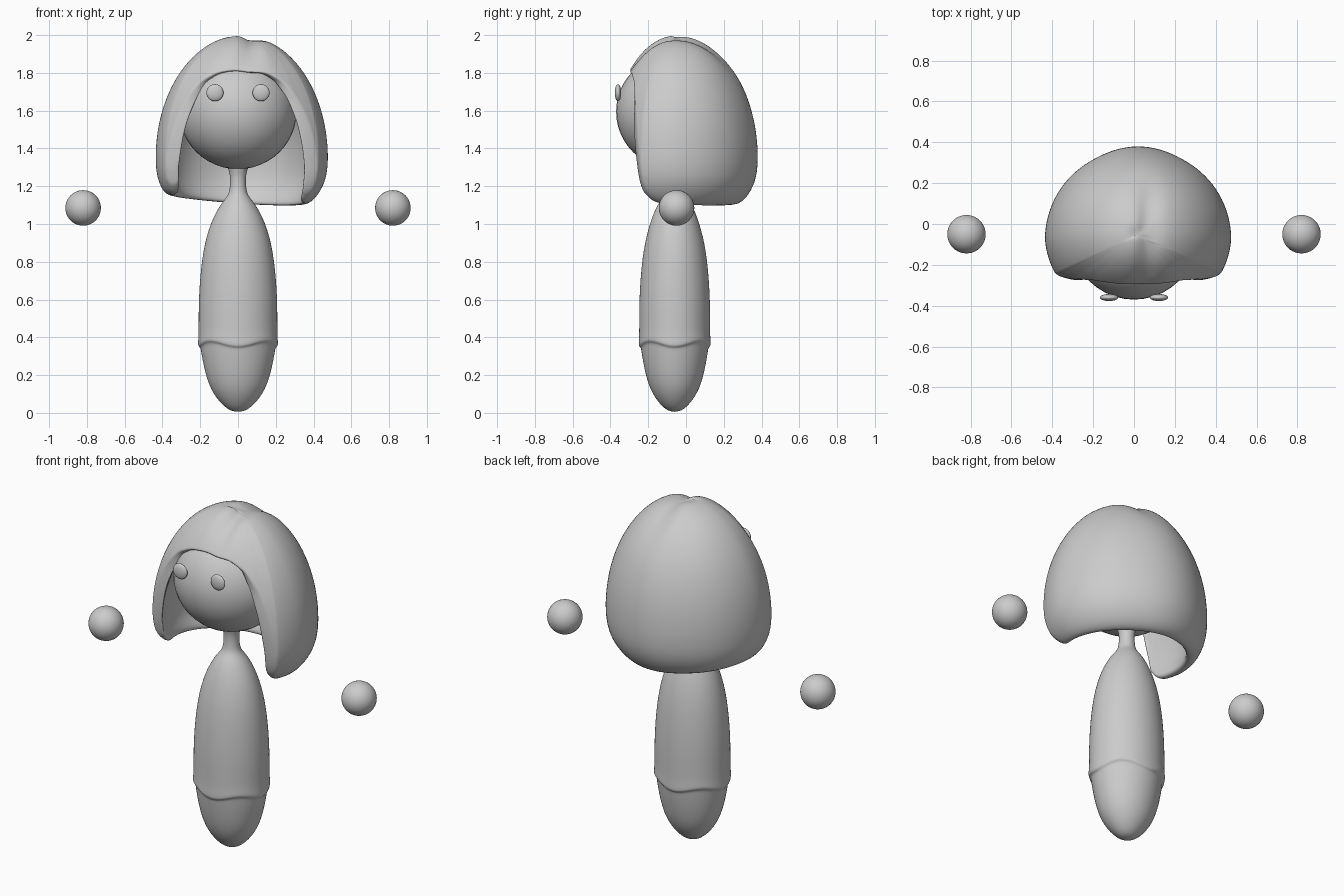
import bpy, bmesh
from math import sin, cos, pi, radians, sqrt, exp

cube = bpy.data.objects.get("Cube")
if cube:
    bpy.data.objects.remove(cube, do_unlink=True)

grey = bpy.data.materials.new("plain grey")
grey.use_nodes = True
grey.diffuse_color = (0.6, 0.6, 0.6, 1)
grey.node_tree.nodes["Principled BSDF"].inputs["Base Color"].default_value = (0.6, 0.6, 0.6, 1)


def finish(name, bm, subdivide=0):
    bmesh.ops.recalc_face_normals(bm, faces=bm.faces)
    mesh = bpy.data.meshes.new(name)
    bm.to_mesh(mesh)
    bm.free()
    mesh.materials.append(grey)
    mesh.shade_smooth()
    obj = bpy.data.objects.new(name, mesh)
    bpy.context.collection.objects.link(obj)
    if subdivide:
        mod = obj.modifiers.new("smooth", 'SUBSURF')
        mod.levels = mod.render_levels = subdivide
    return obj


def ball(name, center, size):
    bm = bmesh.new()
    bmesh.ops.create_uvsphere(bm, u_segments=40, v_segments=24, radius=1)
    bmesh.ops.scale(bm, vec=size, verts=bm.verts)
    bmesh.ops.translate(bm, vec=center, verts=bm.verts)
    return finish(name, bm)


def interp(points, x):
    for (x0, y0), (x1, y1) in zip(points, points[1:]):
        if x <= x1:
            s = (x - x0) / (x1 - x0)
            return y0 + (y1 - y0) * s
    return points[-1][1]


def skin(bm, rings):
    for a, b in zip(rings, rings[1:]):
        for i in range(len(a)):
            j = (i + 1) % len(a)
            bm.faces.new((a[i], a[j], b[j], b[i]))


# Body and neck: turned profile (radius, height, hem wave)
profile = [(.03, .005, 0), (.085, .04, 0), (.15, .125, 0), (.182, .24, 0),
           (.198, .335, .6), (.2, .358, 1), (.213, .366, 1), (.214, .385, 1),
           (.21, .43, .5), (.211, .55, 0), (.206, .68, 0), (.188, .86, 0),
           (.147, 1.01, 0), (.09, 1.11, 0), (.052, 1.15, 0), (.043, 1.19, 0),
           (.04, 1.26, 0), (.06, 1.31, 0), (.06, 1.36, 0)]
bm = bmesh.new()
rings = []
for r, z, wave in profile:
    depth = 0.9 if z < 1.1 else 1
    ring = []
    for i in range(24):
        a = 2 * pi * i / 24
        ring.append(bm.verts.new((r * cos(a), -.06 + depth * r * sin(a),
                                  z - .016 * wave * cos(4 * a))))
    rings.append(ring)
skin(bm, rings)
bm.faces.new(rings[0])
bm.faces.new(rings[-1])
finish("body", bm, 2)

# Head, eyes and hands
ball("head", (0, -.06, 1.595), (.31, .31, .305))
for side, x in (("right", -1), ("left", 1)):
    ball(side + "_eye", (x * .122, -.36, 1.695), (.045, .017, .045))
    ball(side + "_hand", (x * .82, -.05, 1.085), (.094, .094, .094))

# Hair: columns run from the crown to the rim, angle measured from the front
outline = [(0, .35), (30, .385), (45, .405), (56, .425), (65, .45), (75, .457),
           (90, .462), (120, .447), (150, .431), (180, .437)]
rim = [(0, 1.81), (15, 1.81), (30, 1.795), (44, 1.75), (54, 1.65), (60, 1.5),
       (64, 1.3), (66, 1.18), (72, 1.125), (180, 1.125)]
inner_depth = [(0, .82), (44, .9), (60, 1.08), (68, 1.08), (110, .8), (180, .8)]
half = [0, 10, 20, 30, 38, 44, 50, 54, 57, 60, 62, 64, 65, 66, 68, 72, 80, 90,
        105, 120, 135, 150, 165]
angles = half + [180] + [-a for a in reversed(half[1:])]
ROWS = 14


def hair_point(angle, t, inside):
    a = abs(angle)
    r = interp(outline, a)
    dx, dy = sin(radians(angle)) * r, -cos(radians(angle)) * r
    bottom = interp(rim, a)
    if a > 64:
        bottom -= .05 * dx + .05 * dy
    z = 2 - (2 - bottom) * (1 - cos(t * pi / 2))
    if z > 1.35:
        f = sqrt(max(0, 1 - ((z - 1.35) / .65) ** 2))
    else:
        f = 1 - .14 * ((1.35 - z) / .22) ** 3
    dx, dy = dx * f, dy * f
    # Parting groove over the crown
    z -= .028 * exp(-((dx - .05) / .045) ** 2) * min(1, max(0, (z - 1.75) / .15))
    if inside:
        dx *= .82
        dy *= .82 + (interp(inner_depth, a) - .82) * t
        z -= .09 * (1 - t ** 3)
    return (.02 + dx, -.05 + dy, z)


bm = bmesh.new()
outer = [[bm.verts.new(hair_point(a, k / ROWS, False)) for a in angles]
         for k in range(1, ROWS + 1)]
inner = [[bm.verts.new(hair_point(a, k / ROWS, True)) for a in angles]
         for k in range(ROWS, 0, -1)]
skin(bm, outer + inner)
for ring, z in ((outer[0], 2.0), (inner[-1], 1.91)):
    tip = bm.verts.new((.02, -.05, z - .018))
    for i in range(len(ring)):
        bm.faces.new((tip, ring[i], ring[(i + 1) % len(ring)]))
finish("hair", bm, 2)
